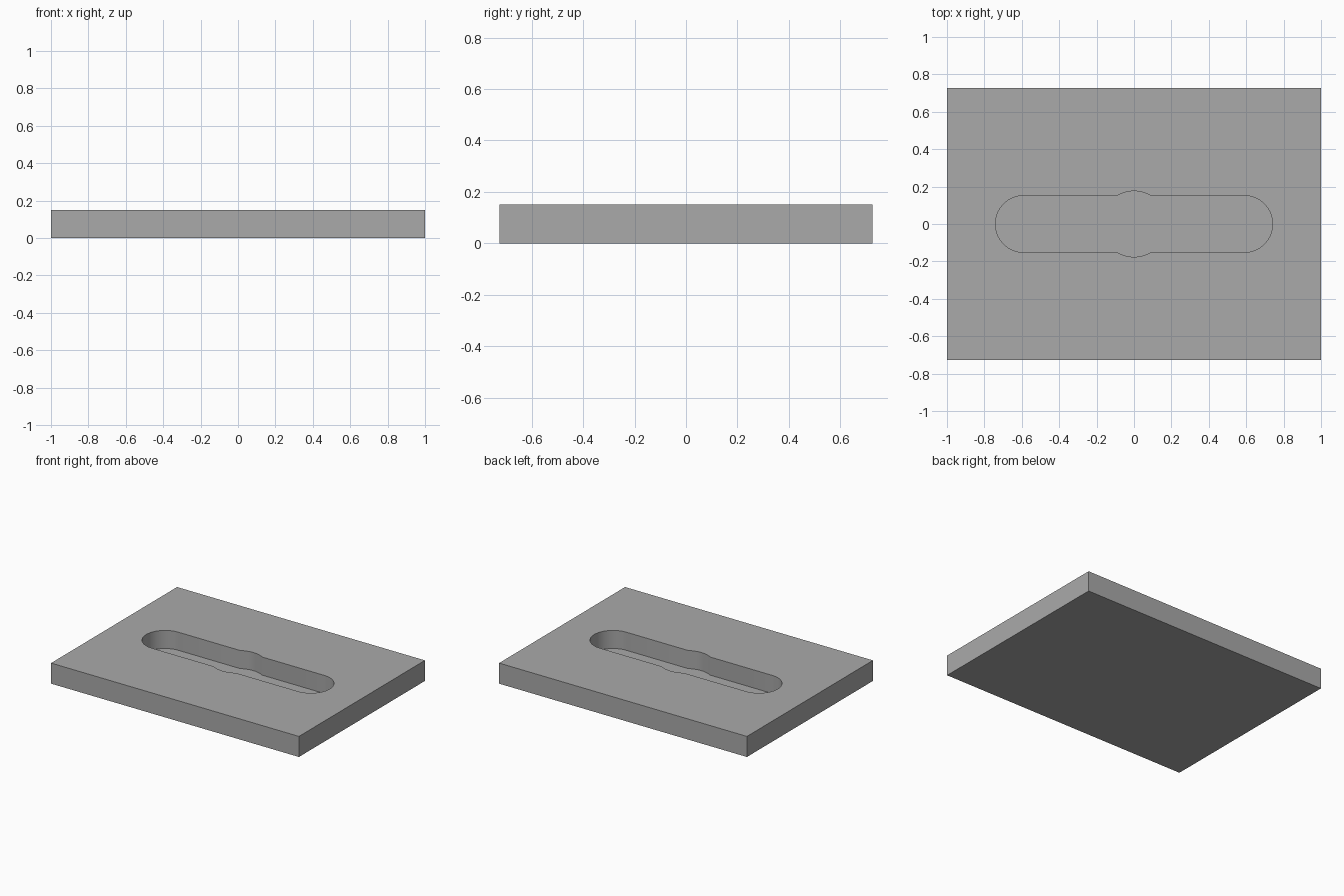
import bpy, bmesh, math

if "Cube" in bpy.data.objects:
    bpy.data.objects.remove(bpy.data.objects["Cube"])

W, D, H = 1.0, 0.726, 0.15        # half width, half depth, height
FLOOR = 0.018                     # height of the slot floor
R, END, BULGE = 0.152, 0.589, 0.176

grey = bpy.data.materials.new("plain grey")
grey.diffuse_color = (0.4, 0.4, 0.4, 1)
grey.use_nodes = True
grey.node_tree.nodes["Principled BSDF"].inputs["Base Color"].default_value = grey.diffuse_color


def arc(cx, radius, start, stop, steps):
    return [(cx + radius * math.cos(start + (stop - start) * i / steps),
             radius * math.sin(start + (stop - start) * i / steps))
            for i in range(steps + 1)]


# Slot outline: rounded ends with a round widening in the middle
a = math.asin(R / BULGE)
half_pi = math.pi / 2
outline = (arc(END, R, -half_pi, half_pi, 32)
           + arc(0, BULGE, a, math.pi - a, 12)
           + arc(-END, R, half_pi, 3 * half_pi, 32)
           + arc(0, BULGE, math.pi + a, 2 * math.pi - a, 12))
rectangle = [(-W, -D), (W, -D), (W, D), (-W, D)]

bm = bmesh.new()


def ring(points, z):
    verts = [bm.verts.new((x, y, z)) for x, y in points]
    edges = [bm.edges.new((v, verts[(i + 1) % len(verts)])) for i, v in enumerate(verts)]
    return verts, edges


def walls(low, high, smooth):
    for i in range(len(low)):
        j = (i + 1) % len(low)
        bm.faces.new((low[i], low[j], high[j], high[i])).smooth = smooth


# Plate underside and sides
base, _ = ring(rectangle, 0)
top, top_edges = ring(rectangle, H)
bm.faces.new(base[::-1])
walls(base, top, False)

# Slot floor and walls, facing inward
floor, _ = ring(outline, FLOOR)
rim, rim_edges = ring(outline, H)
bm.faces.new(floor)
walls(floor[::-1], rim[::-1], True)

# Top surface around the slot
bmesh.ops.triangle_fill(bm, edges=top_edges + rim_edges, use_beauty=True, normal=(0, 0, 1))
bmesh.ops.recalc_face_normals(bm, faces=bm.faces)

mesh = bpy.data.meshes.new("slotted_plate")
bm.to_mesh(mesh)
bm.free()
mesh.materials.append(grey)
plate = bpy.data.objects.new("slotted_plate", mesh)
bpy.context.collection.objects.link(plate)

# Smooth the curved walls, keep the rims sharp
bpy.context.view_layer.objects.active = plate
plate.select_set(True)
bpy.ops.object.shade_smooth_by_angle(angle=math.radians(30))
